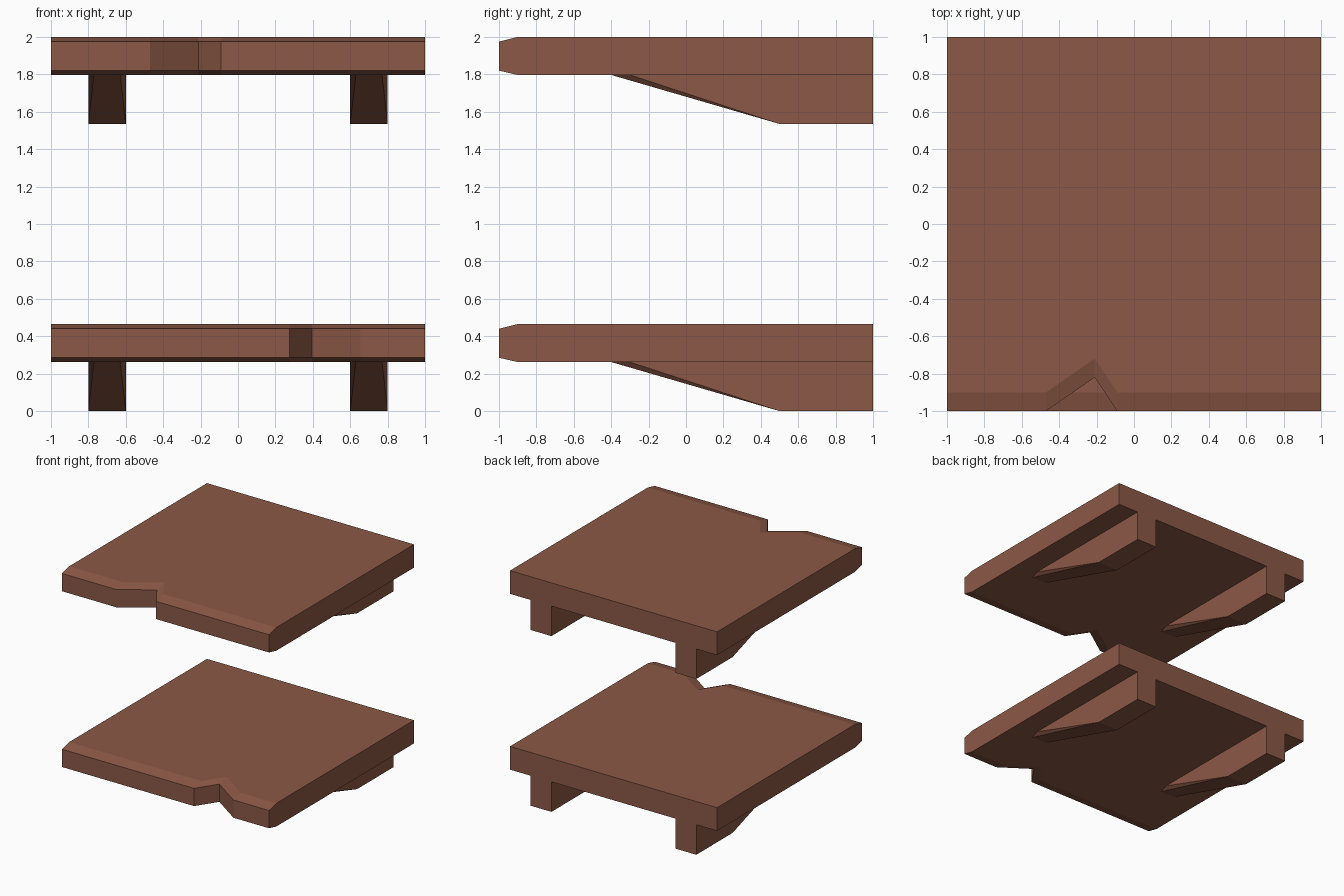
import bpy, bmesh

if "Cube" in bpy.data.objects:
    bpy.data.objects.remove(bpy.data.objects["Cube"])

wood = bpy.data.materials.new("reddish brown wood")
wood.diffuse_color = (0.26, 0.098, 0.061, 1)
wood.use_nodes = True
wood.node_tree.nodes["Principled BSDF"].inputs["Base Color"].default_value = wood.diffuse_color


def make(name, sections, z):
    """Skin equal-sized cross-sections and cap both ends."""
    bm = bmesh.new()
    rings = [[bm.verts.new((x, y, h + z)) for x, y, h in s] for s in sections]
    for a, b in zip(rings, rings[1:]):
        for i in range(len(a)):
            j = (i + 1) % len(a)
            bm.faces.new((a[i], a[j], b[j], b[i]))
    bm.faces.new(rings[0])
    bm.faces.new(rings[-1])
    bmesh.ops.remove_doubles(bm, verts=bm.verts, dist=1e-5)
    bmesh.ops.recalc_face_normals(bm, faces=bm.faces)
    me = bpy.data.meshes.new(name)
    bm.to_mesh(me)
    bm.free()
    me.materials.append(wood)
    ob = bpy.data.objects.new(name, me)
    bpy.context.collection.objects.link(ob)


# Board cross-section with chamfered front; d pushes the front edge inward
def board_section(x, d):
    return [(x, 1, .262), (x, -.9 + d, .262), (x, -1 + d, .285),
            (x, -1 + d, .44), (x, -.9 + d, .465), (x, 1, .465)]


# Bracket side profile; its sloping lower edges are tapered by a thin chamfer
def bracket_section(x, tip):
    return [(x, 1, .262), (x, tip, .262), (x, .5, 0), (x, 1, 0)]


def shelf(name, z, notch):
    stations = [(-1, 0), (notch[0], 0), (notch[1], .18), (notch[2], 0), (1, 0)]
    make(name + "_board", [board_section(x, d) for x, d in stations], z)
    for side, s in (("left", -1), ("right", 1)):
        xs = [(.6, -.3, 0), (.6, -.4, .03), (.8, -.4, -.03), (.8, -.3, 0)]
        secs = []
        for x, tip, inset in xs:
            sec = bracket_section(s * x, tip)
            sec[1] = (s * (x + inset), tip, .262)
            secs.append(sec)
        bracket(f"{name}_{side}_bracket", secs, z)


def bracket(name, secs, z):
    """Outer side profiles joined by chamfer triangles and a central slope."""
    bm = bmesh.new()
    L, R = [[bm.verts.new((x, y, h + z)) for x, y, h in s] for s in (secs[0], secs[3])]
    tl, tr = [bm.verts.new((s[1][0], s[1][1], s[1][2] + z)) for s in secs[1:3]]
    for f in (L, R, (L[1], tl, L[2]), (R[1], tr, R[2]), (tl, tr, R[2], L[2]),
              (L[2], R[2], R[3], L[3]), (L[3], R[3], R[0], L[0]),
              (L[0], R[0], R[1], tr, tl, L[1])):
        bm.faces.new(f)
    bmesh.ops.recalc_face_normals(bm, faces=bm.faces)
    me = bpy.data.meshes.new(name)
    bm.to_mesh(me)
    bm.free()
    me.materials.append(wood)
    bpy.context.collection.objects.link(bpy.data.objects.new(name, me))


# Two chipped shelves, with mirrored notches
shelf("lower_shelf", 0, (.275, .395, .655))
shelf("upper_shelf", 1.535, (-.47, -.21, -.09))
